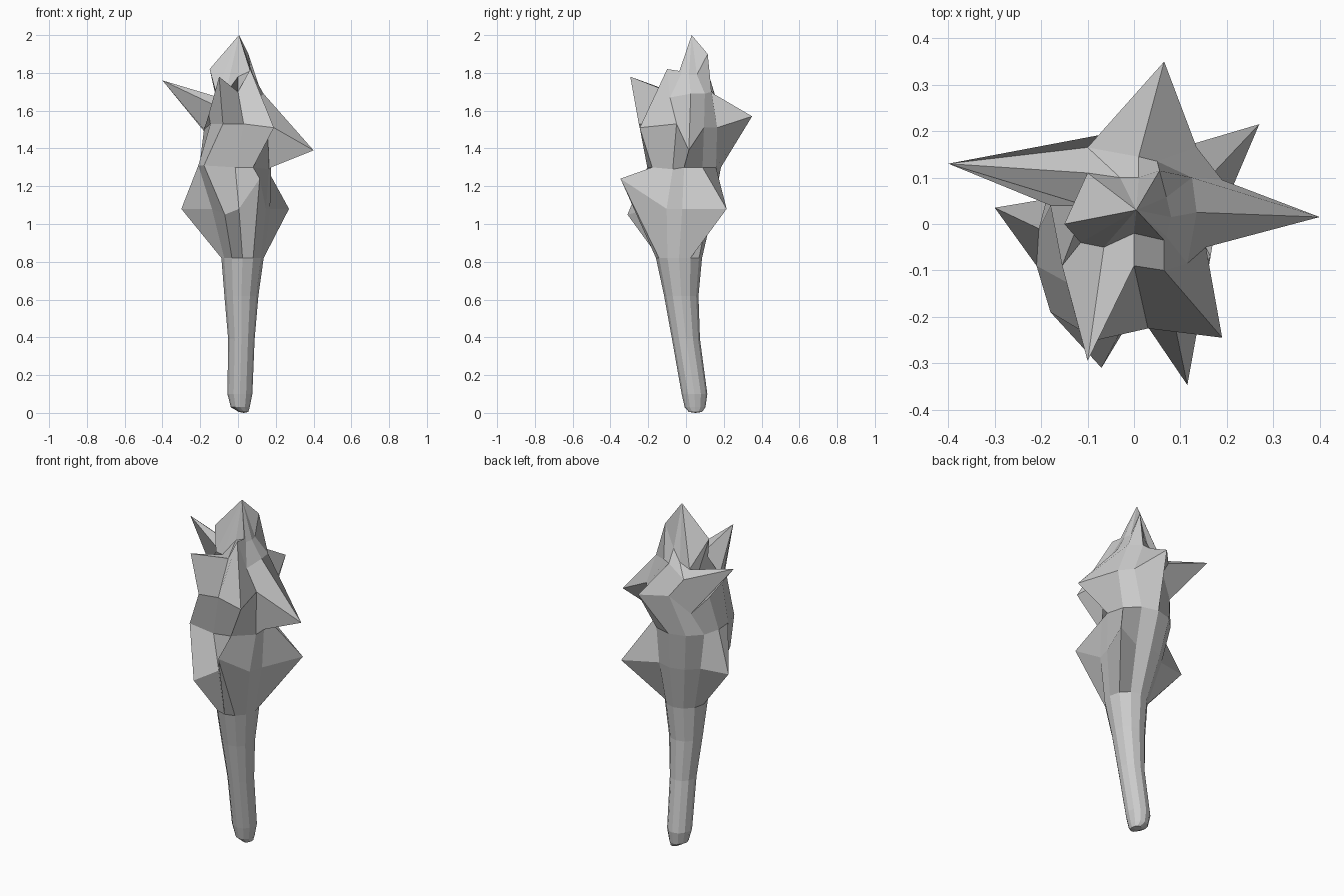
import bpy, bmesh
from math import cos, sin, pi

SIDES = 12

# Cross-sections from the foot of the handle to the crown: z, cx, cy, rx, ry
rings = [
    (0.005, 0.03, 0.05, 0.025, 0.035),
    (0.03, 0.012, 0.048, 0.05, 0.055),
    (0.10, 0.01, 0.045, 0.066, 0.068),
    (0.39, 0.018, 0.0, 0.07, 0.074),
    (0.62, 0.018, -0.025, 0.09, 0.091),
    (0.82, 0.024, -0.037, 0.112, 0.122),
    (1.08, 0.005, -0.02, 0.165, 0.165),
    (1.30, -0.015, -0.01, 0.19, 0.195),
    (1.53, 0.01, -0.03, 0.18, 0.19),
    (1.69, 0.01, 0.015, 0.125, 0.13),
    (1.79, 0.005, 0.015, 0.075, 0.085),
]

# Spike tips: ring -> {side: point}
spikes = {
    6: {1: (0.27, 0.215, 1.08), 6: (-0.30, 0.035, 1.08),
        8: (-0.07, -0.31, 1.05), 10: (0.115, -0.347, 1.24)},
    8: {0: (0.40, 0.015, 1.39), 3: (0.065, 0.35, 1.57), 10: (0.19, -0.245, 1.51)},
    9: {5: (-0.40, 0.13, 1.76), 8: (-0.10, -0.295, 1.78), 10: (0.065, -0.10, 1.82)},
    10: {2: (0.055, 0.115, 1.90), 6: (-0.15, 0.0, 1.82)},
}

# Shoulders and notches at the feet of the spikes
shoulders = {
    7: {7: (-0.21, -0.09, 1.31), 8: (-0.18, -0.19, 1.31), 11: (0.165, -0.07, 1.29)},
    8: {1: (0.19, 0.095, 1.51), 2: (0.135, 0.165, 1.51), 4: (-0.03, 0.20, 1.53),
        5: (-0.13, 0.14, 1.43), 6: (-0.18, 0.04, 1.50), 8: (-0.08, -0.25, 1.53),
        9: (0.03, -0.225, 1.53), 11: (0.155, -0.05, 1.53)},
    9: {0: (0.135, 0.025, 1.69), 1: (0.125, 0.10, 1.69), 2: (0.05, 0.135, 1.70),
        4: (-0.10, 0.165, 1.63), 6: (-0.105, 0.04, 1.62), 7: (-0.155, -0.09, 1.58),
        9: (0.0, -0.09, 1.70), 11: (0.115, -0.085, 1.67)},
    10: {3: (0.01, 0.10, 1.76), 4: (-0.03, 0.10, 1.69), 5: (-0.10, 0.11, 1.67),
         7: (-0.115, -0.04, 1.69), 8: (-0.065, -0.05, 1.69),
         9: (0.0, -0.02, 1.78), 10: (0.065, -0.035, 1.81)},
}

# Spiked club: one faceted skin lofted through the sections
bm = bmesh.new()
loops = []
for r, (z, cx, cy, rx, ry) in enumerate(rings):
    moved = {**shoulders.get(r, {}), **spikes.get(r, {})}
    loop = []
    for s in range(SIDES):
        a = 2 * pi * s / SIDES
        point = (cx + rx * cos(a), cy + ry * sin(a), z)
        loop.append(bm.verts.new(moved.get(s, point)))
    loops.append(loop)
for low, high in zip(loops, loops[1:]):
    for s in range(SIDES):
        t = (s + 1) % SIDES
        bm.faces.new((low[s], low[t], high[t], high[s]))

# Rounded foot and pointed crown
foot = bm.verts.new((0.03, 0.05, 0.0))
crown = bm.verts.new((0.005, 0.03, 2.0))
for s in range(SIDES):
    t = (s + 1) % SIDES
    bm.faces.new((loops[0][t], loops[0][s], foot))
    bm.faces.new((loops[-1][s], loops[-1][t], crown))
bmesh.ops.recalc_face_normals(bm, faces=bm.faces)

mesh = bpy.data.meshes.new("spiked_club")
bm.to_mesh(mesh)
bm.free()
bpy.context.collection.objects.link(bpy.data.objects.new("spiked_club", mesh))
